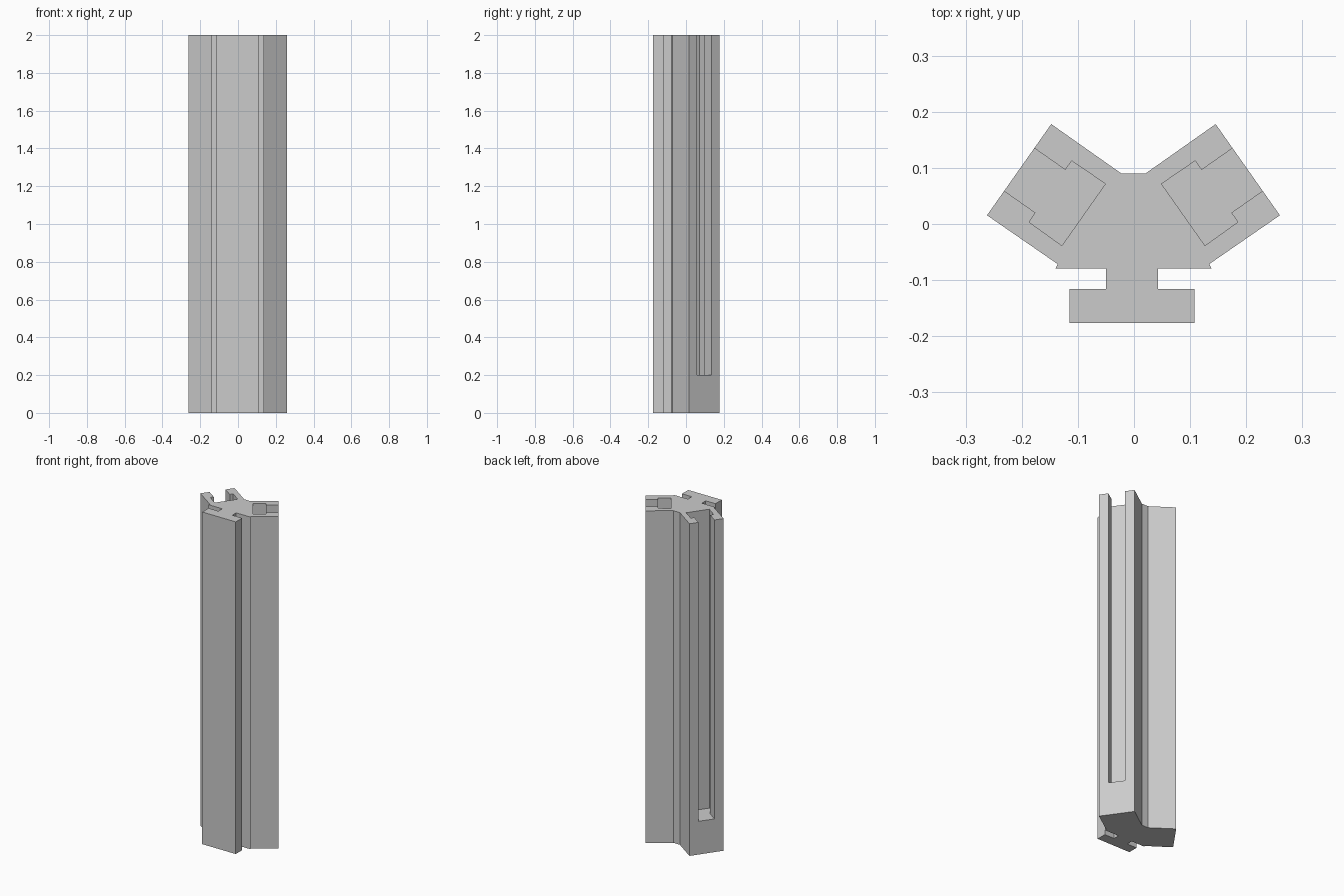
import bpy
import bmesh

cube = bpy.data.objects.get("Cube")
if cube:
    bpy.data.objects.remove(cube, do_unlink=True)

HEIGHT, SLOT_FLOOR = 2.0, 0.2
AXIS = -0.001          # mirror line of the arms
FOOT_SHIFT = -0.0025   # the front flange sits slightly off the mirror line

grey = bpy.data.materials.new("plain_grey")
grey.use_nodes = True
grey.diffuse_color = (0.6, 0.6, 0.6, 1)
grey.node_tree.nodes["Principled BSDF"].inputs["Base Color"].default_value = (0.6, 0.6, 0.6, 1)


def prism(name, outline, z0, z1):
    """Extrude a flat outline from z0 to z1."""
    bm = bmesh.new()
    face = bm.faces.new([bm.verts.new((x, y, z0)) for x, y in outline])
    top = bmesh.ops.extrude_face_region(bm, geom=[face])["geom"]
    verts = [v for v in top if isinstance(v, bmesh.types.BMVert)]
    bmesh.ops.translate(bm, verts=verts, vec=(0, 0, z1 - z0))
    bmesh.ops.recalc_face_normals(bm, faces=bm.faces)
    mesh = bpy.data.meshes.new(name)
    bm.to_mesh(mesh)
    bm.free()
    mesh.materials.append(grey)
    obj = bpy.data.objects.new(name, mesh)
    bpy.context.scene.collection.objects.link(obj)
    return obj


# Half outline of the post: back web, angled arm, then the front flange
arm = [(0.0215, 0.09), (0.1465, 0.178), (0.261, 0.0155), (0.135, -0.0715), (0.139, -0.079)]
flange = [(0.0465, -0.079), (0.0465, -0.116), (0.1115, -0.116), (0.1115, -0.176)]
right = [(AXIS + x, y) for x, y in arm] + [(AXIS + FOOT_SHIFT + x, y) for x, y in flange]
left = [(AXIS - x, y) for x, y in arm] + [(AXIS + FOOT_SHIFT - x, y) for x, y in flange]
post = prism("slotted_post", right + left[::-1], 0, HEIGHT)

# T-slot in the end of each arm, open at the top and closed at the foot
slot = [(0.2015, 0.1525), (0.1215, 0.0965), (0.110, 0.1125), (0.050, 0.0715),
        (0.1275, -0.0385), (0.186, 0.0035), (0.1745, 0.020), (0.2545, 0.076)]
cutters = []
for side in (1, -1):
    cutter = prism("slot_cutter", [(AXIS + side * x, y) for x, y in slot],
                   SLOT_FLOOR, HEIGHT + 0.1)
    cutter.hide_render = True
    cutters.append(cutter)
    mod = post.modifiers.new("slot", "BOOLEAN")
    mod.operation, mod.solver, mod.object = "DIFFERENCE", "EXACT", cutter

# Bake the cuts and discard the cutters
bpy.context.view_layer.update()
graph = bpy.context.evaluated_depsgraph_get()
cut_mesh = bpy.data.meshes.new_from_object(post.evaluated_get(graph))
post.modifiers.clear()
post.data = cut_mesh
for cutter in cutters:
    bpy.data.objects.remove(cutter, do_unlink=True)
